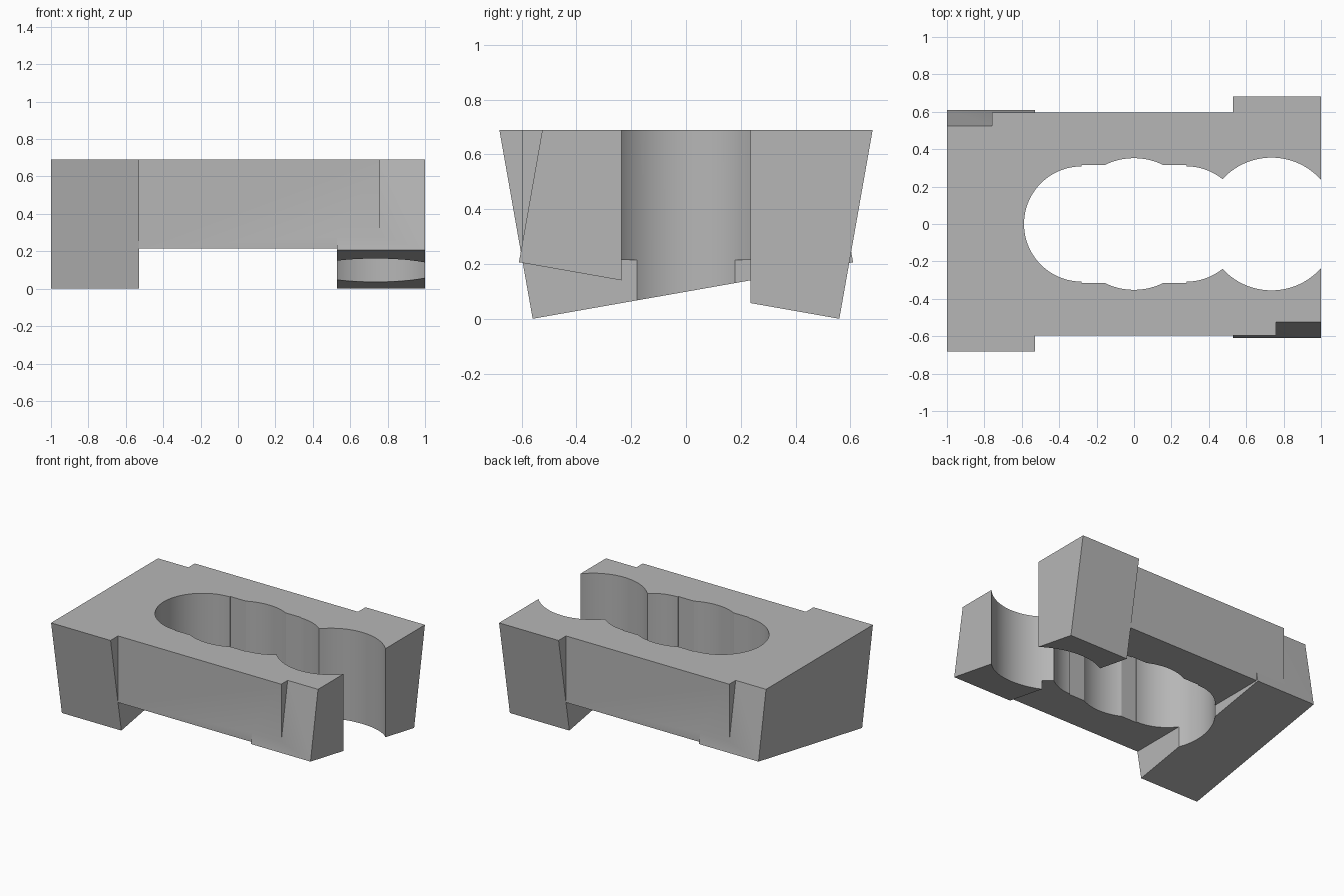
import bpy, bmesh
from math import sin, cos, asin, acos, sqrt, pi, tan, radians
from mathutils import Matrix

old = bpy.data.objects.get("Cube")
if old:
    bpy.data.objects.remove(old, do_unlink=True)

TOP = 0.69
BODY_Y = 0.597
TILT = tan(radians(10))

grey = bpy.data.materials.new("mid_grey")
grey.use_nodes = True
colour = (0.47, 0.47, 0.47, 1)
grey.diffuse_color = colour
grey.node_tree.nodes["Principled BSDF"].inputs["Base Color"].default_value = colour


def prism(name, outline, sweep):
    """Extrude a closed 3D outline along a vector."""
    bm = bmesh.new()
    face = bm.faces.new([bm.verts.new(p) for p in outline])
    new = bmesh.ops.extrude_face_region(bm, geom=[face])["geom"]
    bmesh.ops.translate(bm, vec=sweep, verts=[v for v in new if isinstance(v, bmesh.types.BMVert)])
    bmesh.ops.recalc_face_normals(bm, faces=bm.faces)
    mesh = bpy.data.meshes.new(name)
    bm.to_mesh(mesh)
    bm.free()
    mesh.materials.append(grey)
    obj = bpy.data.objects.new(name, mesh)
    bpy.context.collection.objects.link(obj)
    return obj


def arc(cx, r, start, end, steps=24):
    angles = [start + (end - start) * i / steps for i in range(steps + 1)]
    return [(cx + r * cos(a), r * sin(a)) for a in angles]


def combine(target, tool, operation):
    mod = target.modifiers.new(tool.name, "BOOLEAN")
    mod.operation = operation
    mod.solver = "EXACT"
    mod.object = tool
    bpy.context.view_layer.objects.active = target
    bpy.ops.object.modifier_apply(modifier=mod.name)
    bpy.data.objects.remove(tool, do_unlink=True)


# Middle bar
bar = [(-0.76, y, z) for y, z in ((-BODY_Y, 0.215), (BODY_Y, 0.215), (BODY_Y, TOP), (-BODY_Y, TOP))]
block = prism("clamp_block", bar, (1.52, 0, 0))

# Tilted end blocks, the second turned half way round
toe, heel = -0.56, 0.61
heel_z = (heel - toe) * TILT
section = [(toe - TOP * TILT, TOP), (toe, 0), (heel, heel_z), (heel - (TOP - heel_z) * TILT, TOP)]
for name, turn in (("right_end", 0), ("left_end", pi)):
    end = prism(name, [(-1, y, z) for y, z in section], (0.47, 0, 0))
    end.data.transform(Matrix.Rotation(turn, 4, "Z"))
    combine(block, end, "UNION")

# Lobed opening: stepped slot, wide middle and a round mouth at one end
slot_x, slot_r, slot_y = 0.28, 0.308, 0.315
mid_r, mouth_x, mouth_r = 0.352, 0.735, 0.355
gap = mouth_x - slot_x
neck = (gap * gap + slot_r ** 2 - mouth_r ** 2) / (2 * gap)
mid_a = asin(slot_y / mid_r)
half = arc(-slot_x, slot_r, pi, pi / 2)
half += [(-slot_x, slot_y)]
half += arc(0, mid_r, pi - mid_a, mid_a)
half += [(slot_x, slot_y)]
half += arc(slot_x, slot_r, pi / 2, acos(neck / slot_r))
half += arc(mouth_x, mouth_r, acos((neck - gap) / mouth_r), acos(0.31 / mouth_r))[1:]
outline = half + [(x, -y) for x, y in reversed(half[1:])]
opening = prism("opening_cutter", [(x, y, -0.2) for x, y in outline], (0, 0, 1.2))
opening.hide_render = True
combine(block, opening, "DIFFERENCE")

# Soft shading on the curved walls, crisp edges elsewhere
bpy.ops.object.select_all(action="DESELECT")
block.select_set(True)
bpy.context.view_layer.objects.active = block
bpy.ops.object.shade_smooth_by_angle(angle=radians(25))
